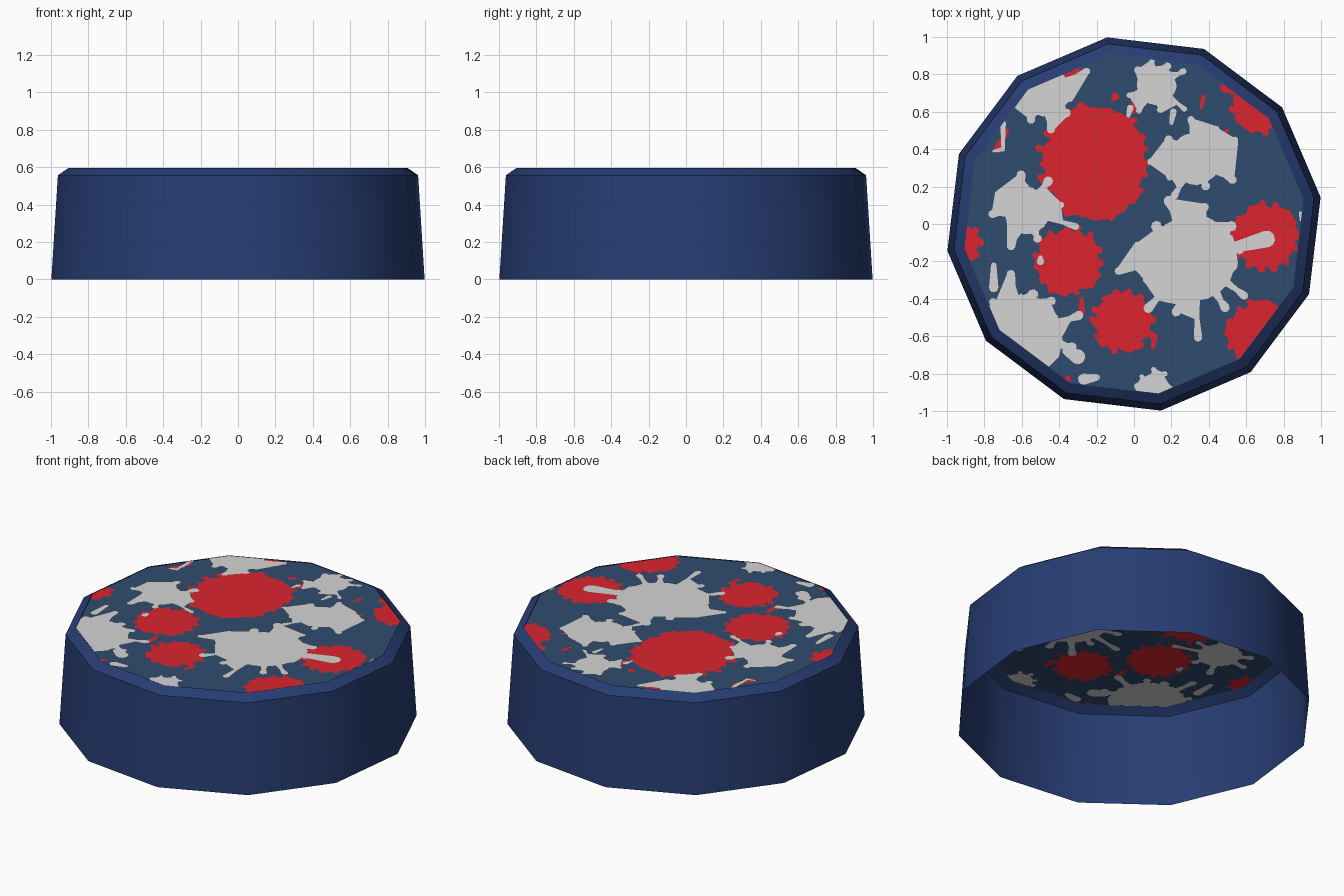
import bpy, bmesh, math, random
from mathutils import Vector

if "Cube" in bpy.data.objects:
    bpy.data.objects.remove(bpy.data.objects["Cube"])

random.seed(4)
SIDES, TURN = 12, math.radians(8.2)
R_TOP, Z_TOP = 0.917, 0.590


def material(name, rgb):
    m = bpy.data.materials.new(name)
    m.diffuse_color = (*rgb, 1)
    m.use_nodes = True
    m.node_tree.nodes["Principled BSDF"].inputs["Base Color"].default_value = m.diffuse_color
    return m


NAVY = material("navy rim", (0.020, 0.046, 0.170))
SLATE = material("slate blue paint", (0.030, 0.072, 0.158))
RED = material("red paint", (0.72, 0.018, 0.028))
WHITE = material("white paint", (0.66, 0.66, 0.66))


def ring(radius, z):
    return [Vector((radius * math.cos(TURN + k * math.tau / SIDES),
                    radius * math.sin(TURN + k * math.tau / SIDES), z)) for k in range(SIDES)]


def finish(name, bm, mat):
    me = bpy.data.meshes.new(name)
    bm.to_mesh(me)
    bm.free()
    me.materials.append(mat)
    ob = bpy.data.objects.new(name, me)
    bpy.context.collection.objects.link(ob)
    return ob


# Drum wall: open below, slightly tapered, with a bevelled rim
bm = bmesh.new()
rings = [[bm.verts.new(p) for p in ring(r, z)]
         for r, z in ((1.008, 0), (0.973, 0.557), (R_TOP, 0.595), (R_TOP, Z_TOP))]
for a, b in zip(rings, rings[1:]):
    for k in range(SIDES):
        j = (k + 1) % SIDES
        bm.faces.new((a[k], a[j], b[j], b[k]))
wall = finish("drum_wall", bm, NAVY)
bpy.context.view_layer.objects.active = wall
wall.select_set(True)
bpy.ops.object.shade_smooth_by_angle(angle=math.radians(35))

# Top panel
bm = bmesh.new()
bm.faces.new([bm.verts.new(p) for p in ring(R_TOP, Z_TOP)])
finish("top_panel", bm, SLATE)


# Outline of a splat: round body with bulb-ended drips (angle in degrees, reach)
def splat(cx, cy, r, drips, width):
    pts = []
    drips = sorted((a % 360, reach) for a, reach in drips)
    for i, (deg, reach) in enumerate(drips):
        a = math.radians(deg)
        w = width * random.uniform(0.8, 1.2)
        u, v = Vector((math.cos(a), math.sin(a))), Vector((-math.sin(a), math.cos(a)))
        root = r * 0.97
        tip = max(reach - w, root + 0.01)
        local = [(root, -w * 0.9), ((root + tip) / 2, -w * 0.6)]
        local += [(tip + w * math.cos(t), w * math.sin(t))
                  for t in (-1.6, -0.8, 0, 0.8, 1.6)]
        local += [((root + tip) / 2, w * 0.6), (root, w * 0.9)]
        pts += [u * p + v * q for p, q in local]
        # body arc up to the next drip
        gap = (drips[(i + 1) % len(drips)][0] - deg) % 360
        if gap > 22:
            for f in (0.35, 0.5, 0.65):
                t = math.radians(deg + gap * f)
                pts.append(Vector((math.cos(t), math.sin(t))) * r * random.uniform(0.95, 1.03))
    return [(cx + p.x, cy + p.y) for p in pts]


def random_drips(n, low, high):
    return [(360 * (i + random.uniform(-0.15, 0.15)) / n, random.uniform(low, high))
            for i in range(n)]


# Loose drop: teardrop from point a to point b
def drop(ax, ay, bx, by, w):
    a, b = Vector((ax, ay)), Vector((bx, by))
    u = (b - a).normalized()
    v = Vector((-u.y, u.x))
    pts = [b + (u * math.cos(t) + v * math.sin(t)) * w for t in (-1.6, -1, -0.4, 0.4, 1, 1.6)]
    pts += [a + (v * math.cos(t) - u * math.sin(t)) * w * 0.6 for t in (0, 0.8, 1.57, 2.3, 3.14)]
    return [(p.x, p.y) for p in pts]


# Paint layer: the outlines on both sides of the panel, trimmed to the panel edge
def paint(name, outlines, mat, lift):
    bm = bmesh.new()
    for side in (1, -1):
        for pts in outlines:
            seq = pts if side > 0 else pts[::-1]
            bm.faces.new([bm.verts.new((x, y, Z_TOP + side * lift)) for x, y in seq])
    bmesh.ops.triangulate(bm, faces=bm.faces[:])
    edge = ring(R_TOP - 0.002, Z_TOP)
    for k in range(SIDES):
        mid = (edge[k] + edge[(k + 1) % SIDES]) / 2
        bmesh.ops.bisect_plane(bm, geom=bm.verts[:] + bm.edges[:] + bm.faces[:],
                               plane_co=mid, plane_no=Vector((mid.x, mid.y, 0)).normalized(),
                               clear_outer=True)
    finish(name, bm, mat)


# Red splats: large discs with short bumpy edges
red = [splat(x, y, r, random_drips(n, r * 1.05, r * 1.22), 0.019) for x, y, r, n in (
    (-0.21, 0.33, 0.275, 24), (-0.35, -0.20, 0.165, 15), (-0.06, -0.52, 0.15, 14),
    (0.70, -0.07, 0.165, 15), (0.67, -0.59, 0.165, 14), (0.69, 0.66, 0.16, 13),
    (-0.93, -0.10, 0.10, 9), (-0.33, 0.79, 0.05, 6))]
red += [drop(*d) for d in (
    (-0.68, 0.50, -0.73, 0.40, 0.02), (0.0, 0.60, 0.0, 0.68, 0.02), (-0.11, 0.67, -0.10, 0.68, 0.022),
    (0.50, 0.50, 0.42, 0.45, 0.015), (0.55, 0.72, 0.49, 0.73, 0.03), (-0.28, -0.40, -0.28, -0.47, 0.018),
    (0.36, 0.62, 0.37, 0.68, 0.012), (-0.58, -0.53, -0.57, -0.55, 0.014),
    (-0.35, -0.82, -0.36, -0.84, 0.02), (0.10, -0.66, 0.11, -0.60, 0.018))]
paint("red_splats", red, RED, 0.002)

# White splats: smaller bodies with long drips
white = [
    splat(0.32, -0.18, 0.235, [(190, 0.43), (168, 0.33), (140, 0.29), (114, 0.36), (78, 0.30),
          (40, 0.29), (10, 0.27), (-37, 0.36), (-58, 0.34), (-87, 0.45), (-108, 0.33),
          (-132, 0.39), (-155, 0.30)], 0.026),
    splat(0.33, 0.35, 0.14, [(184, 0.26), (215, 0.19), (240, 0.25), (97, 0.23), (55, 0.21),
          (25, 0.25), (-30, 0.25), (-70, 0.18), (145, 0.2)], 0.022),
    splat(0.12, 0.74, 0.105, [(28, 0.18), (-40, 0.21), (60, 0.14), (100, 0.15), (140, 0.15),
          (200, 0.17), (235, 0.18), (280, 0.15)], 0.018),
    splat(-0.57, 0.07, 0.125, [(100, 0.22), (55, 0.22), (10, 0.2), (-18, 0.29), (-70, 0.18),
          (-115, 0.23), (150, 0.2), (185, 0.21)], 0.022),
    splat(-0.48, 0.71, 0.135, [(-80, 0.23), (-115, 0.19), (-150, 0.18), (-45, 0.19), (-15, 0.16),
          (25, 0.27), (60, 0.18), (180, 0.18)], 0.022),
    splat(-0.60, -0.60, 0.225, [(20, 0.35), (-12, 0.30), (50, 0.27), (75, 0.25), (100, 0.36),
          (130, 0.26), (180, 0.27), (-60, 0.27)], 0.027),
    splat(0.11, -0.87, 0.075, random_drips(8, 0.09, 0.12), 0.016)]
white += [drop(*d) for d in (
    (0.52, -0.13, 0.71, -0.08, 0.045), (-0.36, -0.68, -0.30, -0.71, 0.04),
    (-0.20, -0.82, -0.27, -0.83, 0.03), (-0.75, -0.22, -0.75, -0.34, 0.025),
    (-0.70, 0.40, -0.70, 0.54, 0.015), (-0.50, -0.18, -0.50, -0.20, 0.02),
    (-0.75, 0.39, -0.70, 0.40, 0.012), (0.89, 0.02, 0.89, 0.06, 0.008),
    (-0.03, 0.58, -0.02, 0.62, 0.018), (0.20, 0.54, 0.21, 0.60, 0.018))]
paint("white_splats", white, WHITE, 0.004)
